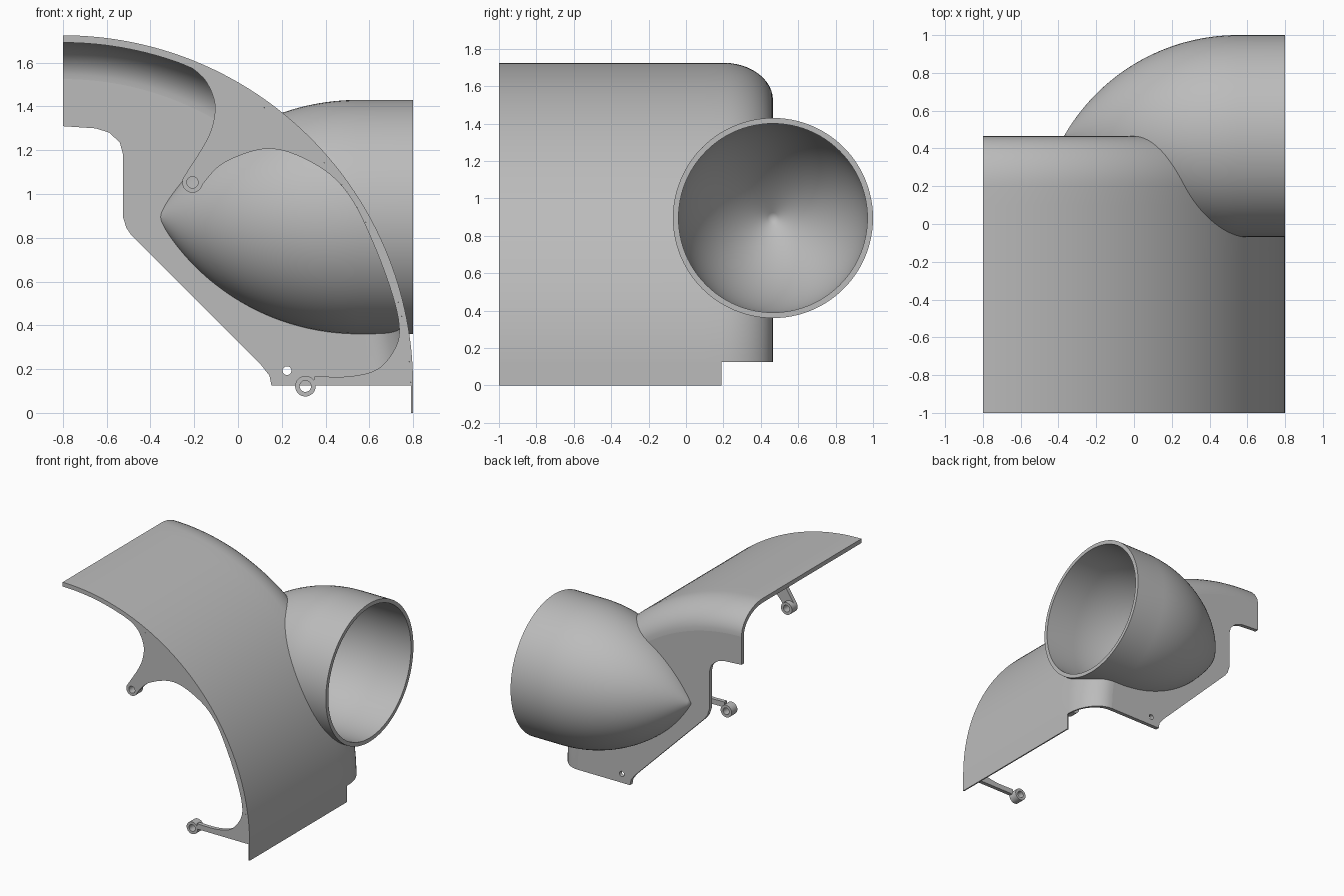
import bpy, bmesh
from math import sin, cos, pi, acos, radians
from mathutils import Vector

cube = bpy.data.objects.get("Cube")
if cube:
    bpy.data.objects.remove(cube, do_unlink=True)

grey = bpy.data.materials.new("plain grey")
grey.use_nodes = True
grey.diffuse_color = (0.5, 0.5, 0.5, 1)
grey.node_tree.nodes["Principled BSDF"].inputs["Base Color"].default_value = (0.5, 0.5, 0.5, 1)

FRONT, BACK = -1.0, 0.465     # extent of the shell along y
CX, CZ, R = -0.8, 0.125, 1.6  # centre and radius of the shell arc
DUCT_Z, DUCT_R, DUCT_X = 0.895, 0.535, 0.55
WALL = 0.03


def make(name, bm):
    bmesh.ops.remove_doubles(bm, verts=bm.verts, dist=1e-5)
    bmesh.ops.recalc_face_normals(bm, faces=bm.faces)
    mesh = bpy.data.meshes.new(name)
    bm.to_mesh(mesh)
    bm.free()
    mesh.materials.append(grey)
    ob = bpy.data.objects.new(name, mesh)
    bpy.context.collection.objects.link(ob)
    return ob


def cut(ob, cutter):
    mod = ob.modifiers.new("cut", "BOOLEAN")
    mod.operation = "DIFFERENCE"
    mod.solver = "EXACT"
    mod.object = cutter
    bpy.context.view_layer.update()
    deps = bpy.context.evaluated_depsgraph_get()
    mesh = bpy.data.meshes.new_from_object(ob.evaluated_get(deps))
    ob.modifiers.clear()
    ob.data = mesh


def smooth(ob, angle=30):
    bpy.ops.object.select_all(action="DESELECT")
    ob.select_set(True)
    bpy.context.view_layer.objects.active = ob
    bpy.ops.object.shade_smooth_by_angle(angle=radians(angle))


def slab(name, outline, y0, y1):
    """Extrude an x-z outline along y."""
    bm = bmesh.new()
    face = bm.faces.new([bm.verts.new((x, y0, z)) for x, z in outline])
    ext = bmesh.ops.extrude_face_region(bm, geom=[face])
    moved = [v for v in ext["geom"] if isinstance(v, bmesh.types.BMVert)]
    bmesh.ops.translate(bm, vec=(0, y1 - y0, 0), verts=moved)
    return make(name, bm)


def loft(name, rings, close_ends):
    """Skin a list of closed rings."""
    bm = bmesh.new()
    rows = [[bm.verts.new(p) for p in ring] for ring in rings]
    n = len(rows[0])
    pairs = list(zip(rows, rows[1:])) + ([] if close_ends else [(rows[-1], rows[0])])
    for a, b in pairs:
        for i in range(n):
            j = (i + 1) % n
            bm.faces.new((a[i], a[j], b[j], b[i]))
    if close_ends:
        bm.faces.new(rows[0])
        bm.faces.new(rows[-1])
    return make(name, bm)


def lathe(name, profile, closed=True, steps=96):
    """Revolve (x, radius) points about the duct axis."""
    rings = [[(x, BACK + r * cos(2 * pi * i / steps), DUCT_Z + r * sin(2 * pi * i / steps))
              for i in range(steps)] for x, r in profile]
    return loft(name, rings, not closed)


def spline(pts, n=6):
    """Smooth curve through the points."""
    p = [Vector(q) for q in [pts[0]] + pts + [pts[-1]]]
    out = []
    for a, b, c, d in zip(p, p[1:], p[2:], p[3:]):
        for k in range(n):
            t = k / n
            out.append(tuple(0.5 * (2 * b + (c - a) * t + (2 * a - 5 * b + 4 * c - d) * t * t
                                    + (3 * b - a - 3 * c + d) * t ** 3)))
    return out + [pts[-1]]


def arc_point(t, inset):
    return CX + (R - inset) * sin(t), CZ + (R - inset) * cos(t)


def thickness(t):
    return 0.033 - 0.023 * (t / (pi / 2)) ** 4


def ogive(wall, steps=32):
    """Pointed-arch profile from the tip to the mouth."""
    drop = 0.525
    rad = DUCT_R + drop - wall
    top = acos(drop / rad)
    pts = [(DUCT_X - rad * sin(top * (1 - k / steps)),
            max(rad * cos(top * (1 - k / steps)) - drop, 0)) for k in range(steps + 1)]
    return pts + [(0.8, DUCT_R - wall)]


# Curved shell with a rounded rear shoulder
def shell_ring(t):
    w = thickness(t)
    sec = [(y, 0) for y in (FRONT, -0.6, -0.2, 0.1)]
    angles = [k / 12 * pi / 2 for k in range(13)]
    sec += [(0.2 + (BACK - 0.2) * sin(a), 0.2 * (1 - cos(a))) for a in angles]
    sec += [(0.2 + (BACK - WALL - 0.2) * sin(a), 0.2 - (0.2 - w) * cos(a)) for a in reversed(angles)]
    sec += [(y, w) for y in (0.1, -0.2, -0.6, FRONT)]
    return [(arc_point(t, o)[0], y, arc_point(t, o)[1]) for y, o in sec]


shell = loft("curved_shell", [shell_ring(k / 64 * pi / 2) for k in range(65)], True)

# Straight lip under the shell
lip = slab("lower_lip", [(0.79, 0), (0.8, 0), (0.8, CZ), (0.79, CZ)], FRONT, 0.19)

# Rear plate
rear_edge = [(0.153, 0.125), (0.144, 0.17), (0.107, 0.217), (-0.486, 0.81), (-0.51, 0.845),
             (-0.525, 0.893), (-0.525, 1.18), (-0.54, 1.235), (-0.587, 1.28),
             (-0.65, 1.3), (-0.8, 1.31)]
rear_plate = slab("rear_plate", [arc_point(k / 64 * pi / 2, 0.2) for k in range(65)] + rear_edge,
                  BACK - WALL, BACK)

# Front bracket plate with its scalloped edge
T0 = radians(17)
bracket_arc = [arc_point(t, thickness(t)) for t in
               [T0 + (pi / 2 - T0) * k / 48 for k in range(49)]]
scallop = spline([(0.35, 0.167), (0.51, 0.167), (0.637, 0.2), (0.715, 0.29), (0.737, 0.385),
                  (0.705, 0.54), (0.62, 0.77), (0.51, 0.99), (0.37, 1.125), (0.153, 1.207),
                  (-0.06, 1.145), (-0.165, 1.04)])
upper_edge = spline([(-0.25, 1.075), (-0.153, 1.228), (-0.115, 1.32), (-0.107, 1.42),
                     (-0.15, 1.52), (-0.22, 1.583)])
bracket = slab("front_bracket", bracket_arc + [(0.345, 0.125)] + scallop
               + [(-0.205, 1.095)] + upper_edge, FRONT, FRONT + WALL)


# Bolt eyes on the bracket
def circle(x, z, r, n=32):
    return [(x + r * cos(2 * pi * k / n), z + r * sin(2 * pi * k / n)) for k in range(n)]


eyes = []
for name, x, z in (("upper_bolt_eye", -0.208, 1.053), ("lower_bolt_eye", 0.308, 0.122)):
    rings = [[(px, y, pz) for px, pz in circle(x, z, r)]
             for r, y in ((0.047, FRONT), (0.047, FRONT + 0.07),
                          (0.026, FRONT + 0.07), (0.026, FRONT))]
    eyes.append(loft(name, rings, False))

# Hollow pointed duct
duct = lathe("air_duct", ogive(0) + ogive(WALL)[::-1])

# Open the shell and rear plate where the duct passes, and drill the small hole
core = lathe("duct_cutter", ogive(WALL / 2)[1:], closed=False)
drill = slab("drill_cutter", circle(0.224, 0.193, 0.02), BACK - 0.1, BACK + 0.1)
cut(shell, core)
cut(rear_plate, core)
cut(rear_plate, drill)
for helper in (core, drill):
    bpy.data.objects.remove(helper, do_unlink=True)

for ob in [shell, lip, rear_plate, bracket, duct] + eyes:
    smooth(ob)
